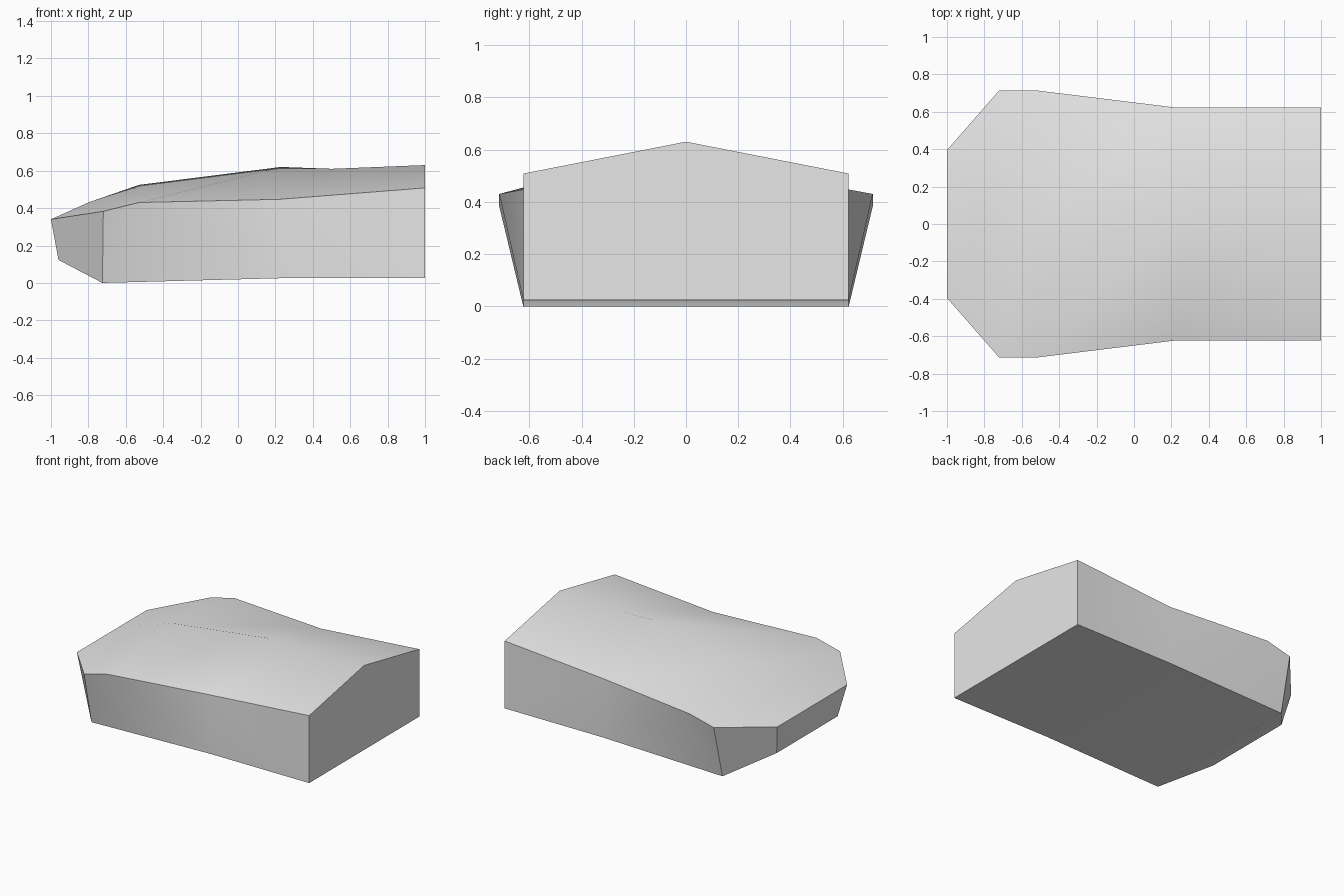
import bpy, bmesh

if "Cube" in bpy.data.objects:
    bpy.data.objects.remove(bpy.data.objects["Cube"])

grey = bpy.data.materials.new("light_grey")
grey.diffuse_color = (0.8, 0.8, 0.8, 1)
grey.use_nodes = True
grey.node_tree.nodes["Principled BSDF"].inputs["Base Color"].default_value = grey.diffuse_color

# Outline points for one side: (x, half width, z)
RIM = [(-1, .395, .34), (-.72, .715, .383), (-.53, .715, .43), (.22, .623, .447), (1, .623, .508)]
BASE = [(-.96, .345, .123), (-.725, .623, 0), (.22, .623, .025), (1, .623, .025)]
# Centre ridge points: (x, z)
RIDGE = [(-.8, .43), (-.53, .524), (.23, .62), (.5, .61), (1, .63)]

bm = bmesh.new()
ridge = [bm.verts.new((x, 0, z)) for x, z in RIDGE]
rims, bases = {}, {}
for s in (-1, 1):
    rims[s] = [bm.verts.new((x, s * y, z)) for x, y, z in RIM]
    bases[s] = [bm.verts.new((x, s * y, z)) for x, y, z in BASE]

for s in (-1, 1):
    t, b, r = rims[s], bases[s], ridge
    # Sloped top: nose, then the hump, then the rear
    faces = [(t[0], t[1], r[0]), (t[1], r[1], r[0]), (t[1], t[2], r[1])]
    if s < 0:
        faces += [(t[2], r[2], r[1]), (t[2], t[3], r[2])]
    else:
        faces += [(t[2], t[3], r[1]), (t[3], r[2], r[1])]
    faces += [(t[3], r[3], r[2]), (t[3], t[4], r[3]), (t[4], r[4], r[3])]
    # Nose corner and side walls
    faces += [(t[0], b[0], b[1], t[1]), (t[1], b[1], t[2]),
              (t[2], b[1], b[2]), (t[2], b[2], t[3]), (t[3], b[2], b[3], t[4])]
    for f in faces:
        bm.faces.new(f)

# Nose cap, end wall and underside
l, r = -1, 1
bm.faces.new((ridge[0], rims[l][0], rims[r][0]))
bm.faces.new((rims[l][0], bases[l][0], bases[r][0], rims[r][0]))
bm.faces.new((bases[l][3], bases[r][3], rims[r][4], ridge[4], rims[l][4]))
for i in range(3):
    bm.faces.new((bases[l][i], bases[l][i + 1], bases[r][i + 1], bases[r][i]))

bmesh.ops.recalc_face_normals(bm, faces=bm.faces[:])
mesh = bpy.data.meshes.new("body")
bm.to_mesh(mesh)
bm.free()
mesh.materials.append(grey)

body = bpy.data.objects.new("body", mesh)
bpy.context.collection.objects.link(body)
bpy.context.view_layer.objects.active = body
body.select_set(True)
bpy.ops.object.shade_smooth_by_angle(angle=0.52)
